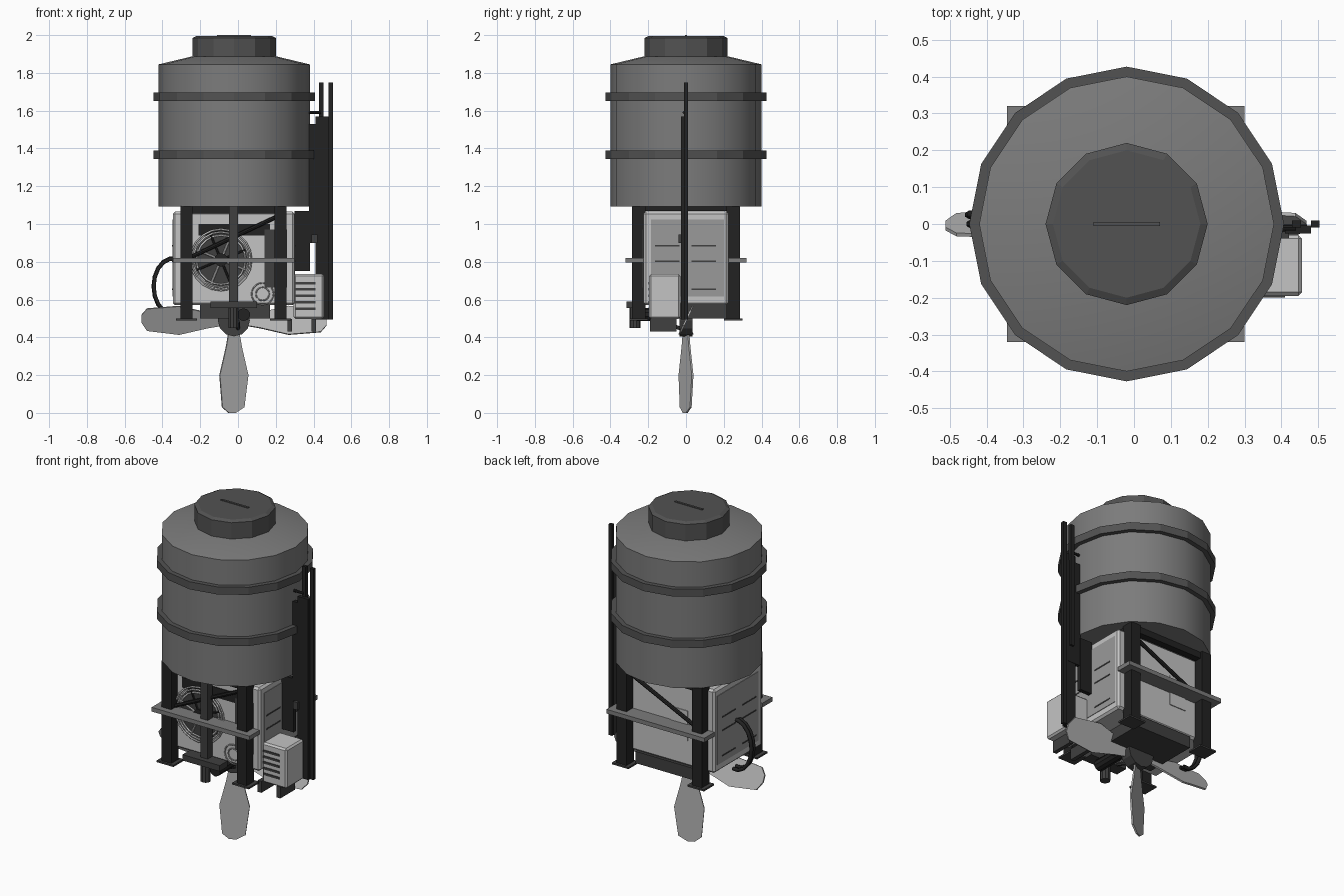
import bpy, bmesh, math
from mathutils import Vector, Matrix

cube = bpy.data.objects.get("Cube")
if cube:
    bpy.data.objects.remove(cube)


def material(name, value):
    m = bpy.data.materials.new(name)
    m.use_nodes = True
    col = (value, value, value, 1)
    m.diffuse_color = col
    m.node_tree.nodes["Principled BSDF"].inputs["Base Color"].default_value = col
    return m


TANK = material("tank grey", 0.2)
LID = material("lid dark grey", 0.085)
BLACK = material("frame black", 0.016)
SLIT = material("slot charcoal", 0.05)
LIGHT = material("casing light grey", 0.55)
PANEL = material("panel mid grey", 0.32)
BLADE = material("blade grey", 0.45)


def finish(name, bm, mat, smooth=False):
    bmesh.ops.recalc_face_normals(bm, faces=bm.faces)
    me = bpy.data.meshes.new(name)
    bm.to_mesh(me)
    bm.free()
    me.materials.append(mat)
    ob = bpy.data.objects.new(name, me)
    bpy.context.collection.objects.link(ob)
    if smooth:
        bpy.ops.object.select_all(action="DESELECT")
        ob.select_set(True)
        bpy.context.view_layer.objects.active = ob
        bpy.ops.object.shade_smooth_by_angle(angle=math.radians(30))
    return ob


def box(name, xs, ys, zs, mat, bevel=0.0):
    """Box from its lower and upper limit on each axis."""
    bm = bmesh.new()
    bmesh.ops.create_cube(bm, size=1)
    for v in bm.verts:
        v.co = [(a + b) / 2 + c * (b - a) for (a, b), c in zip((xs, ys, zs), v.co)]
    if bevel:
        bmesh.ops.bevel(bm, geom=bm.edges[:], offset=bevel, segments=1, affect="EDGES")
    return finish(name, bm, mat)


def rod(name, a, b, radius, mat, sides=8):
    a, b = Vector(a), Vector(b)
    turn = (b - a).to_track_quat("Z", "Y").to_matrix().to_4x4()
    bm = bmesh.new()
    bmesh.ops.create_cone(bm, cap_ends=True, segments=sides, radius1=radius, radius2=radius,
                          depth=(b - a).length, matrix=Matrix.Translation((a + b) / 2) @ turn)
    return finish(name, bm, mat)


def lathe(name, profile, sides, mat, centre=(-0.02, 0, 0), smooth=False):
    """Turn (radius, height) points about a vertical axis and cap both ends."""
    bm = bmesh.new()
    rings = []
    for r, z in profile:
        rings.append([bm.verts.new((centre[0] + r * math.cos(math.tau * i / sides),
                                    centre[1] + r * math.sin(math.tau * i / sides),
                                    centre[2] + z)) for i in range(sides)])
    for lo, hi in zip(rings, rings[1:]):
        for i in range(sides):
            j = (i + 1) % sides
            bm.faces.new((lo[i], lo[j], hi[j], hi[i]))
    bm.faces.new(rings[0])
    bm.faces.new(rings[-1])
    return finish(name, bm, mat, smooth)


def tube(name, points, radius, mat, cyclic=False):
    cu = bpy.data.curves.new(name, "CURVE")
    cu.dimensions = "3D"
    cu.bevel_depth = radius
    cu.bevel_resolution = 1
    sp = cu.splines.new("POLY")
    sp.points.add(len(points) - 1)
    for p, co in zip(sp.points, points):
        p.co = (*co, 1)
    sp.use_cyclic_u = cyclic
    cu.materials.append(mat)
    ob = bpy.data.objects.new(name, cu)
    bpy.context.collection.objects.link(ob)


def ring(name, x, y, z, r, thick, mat, sides=20):
    tube(name, [(x + r * math.cos(math.tau * i / sides), y, z + r * math.sin(math.tau * i / sides))
                for i in range(sides)], thick, mat, True)


# Water tank, hoops and lid
lathe("tank", [(0.4, 1.093), (0.4, 1.845), (0.22, 1.888)], 16, TANK, smooth=True)
for z in (1.345, 1.65):
    lathe("tank_hoop", [(0.427, z), (0.427, z + 0.045)], 16, LID)
lathe("tank_lid", [(0.22, 1.88), (0.22, 1.985), (0.2, 1.995)], 12, LID)
box("lid_handle", (-0.11, 0.07), (-0.006, 0.006), (1.99, 2.0), LID)

# Stand: legs, feet, side bars, top beams and braces on front and back
for side in (-1, 1):
    for x in (-0.272, 0.225):
        box("leg", (x - 0.032, x + 0.032), (side * 0.25 - 0.035, side * 0.25 + 0.035), (0.495, 1.095), BLACK)
        box("foot", (x - 0.055, x + 0.055), (side * 0.25 - 0.048, side * 0.25 + 0.048), (0.49, 0.5), SLIT)
    box("cross_bar", (-0.345, 0.3), sorted((side * 0.225, side * 0.32)), (0.795, 0.82), TANK)
    box("top_beam", (-0.3, 0.255), sorted((side * 0.23, side * 0.27)), (1.055, 1.093), BLACK)
    rod("brace", (-0.26, side * 0.245, 0.82), (0.23, side * 0.245, 1.05), 0.011, BLACK)
for x in (-0.272, 0.225):
    box("side_beam", (x - 0.02, x + 0.02), (-0.25, 0.25), (1.068, 1.093), BLACK)
box("base_tray", (-0.2, 0.17), (-0.1, 0.23), (0.5, 0.57), SLIT)

# Middle post with pedal and foot stub
box("front_post", (-0.048, 0), (-0.285, -0.24), (0.58, 1.093), SLIT)
box("pedal", (-0.145, 0.1), (-0.315, -0.24), (0.555, 0.59), SLIT)
rod("post_stub", (-0.024, -0.27, 0.45), (-0.024, -0.27, 0.58), 0.028, SLIT, 10)

# Cooling unit casing with inset side panels
box("casing", (-0.345, 0.3), (-0.225, 0.225), (0.57, 1.066), LIGHT, 0.012)
for x in (-0.345, 0.3):
    box("side_panel", (x - 0.003, x + 0.003), (-0.185, 0.2), (0.615, 1.025), PANEL)
    for z in (0.65, 0.8, 0.88):
        for y in (-0.165, 0.03):
            box("panel_slit", (x - 0.005, x + 0.005), (y, y + 0.13), (z, z + 0.008), SLIT)
box("front_slot", (-0.21, 0.17), (-0.229, -0.222), (0.94, 1.0), BLACK)
box("control_panel", (0.14, 0.26), (-0.23, -0.222), (0.665, 0.97), SLIT)
box("back_plate", (-0.17, -0.06), (0.222, 0.23), (0.72, 0.9), LIGHT)

# Fan opening, guard rings and spokes
fx, fz = -0.09, 0.81
rod("fan_opening", (fx, -0.222, fz), (fx, -0.231, fz), 0.14, SLIT, 20)
for r in (0.13, 0.147, 0.162):
    ring("fan_guard", fx, -0.234, fz, r, 0.005, LIGHT)
for i in range(4):
    a = math.pi * (i + 0.5) / 4
    dx, dz = 0.14 * math.cos(a), 0.14 * math.sin(a)
    rod("fan_spoke", (fx - dx, -0.234, fz - dz), (fx + dx, -0.234, fz + dz), 0.006, LIGHT if i % 2 else BLACK, 6)
rod("fan_hub", (fx, -0.222, fz), (fx, -0.242, fz), 0.035, BLACK, 12)
for r in (0.035, 0.058):
    ring("small_vent", 0.13, -0.226, 0.63, r, 0.004, PANEL)

# Louvred box on the left side
box("side_unit", (0.295, 0.456), (-0.195, -0.03), (0.497, 0.735), LIGHT, 0.01)
for i in range(5):
    z = 0.545 + i * 0.034
    box("side_louvre", (0.305, 0.41), (-0.199, -0.19), (z, z + 0.013), SLIT)
for x in (0.275, 0.4):
    box("unit_bracket", (x - 0.012, x + 0.012), (-0.19, -0.05), (0.43, 0.498), SLIT)

# Upright mast with twin rods
box("mast_plate", (0.41, 0.48), (-0.026, -0.004), (0.495, 1.57), BLACK)
box("mast_backing", (0.375, 0.47), (-0.022, -0.002), (0.9, 1.53), BLACK)
box("mast_mount", (0.3, 0.38), (-0.02, 0.004), (0.75, 1.07), BLACK)
for x, low in ((0.441, 1.0), (0.492, 0.495)):
    box("mast_rod", (x - 0.012, x + 0.012), (-0.01, 0.01), (low, 1.75), BLACK)
box("mast_clip", (0.39, 0.42), (-0.04, -0.02), (0.9, 0.945), SLIT)
rod("mast_tie", (0.37, -0.01, 1.59), (0.44, -0.01, 1.59), 0.008, BLACK)

# Hose loop on the right side
arc = [math.radians(80 + i * 20) for i in range(11)]
for y, r in ((0.0, 0.145), (0.025, 0.15)):
    tube("hose", [(-0.345 + 0.1 * r / 0.145 * math.cos(a), y, 0.67 + r * math.sin(a)) for a in arc], 0.011, BLACK)
rod("valve_bar", (0.03, -0.26, 0.52), (0.03, -0.06, 0.52), 0.034, BLACK, 10)
rod("linkage", (0.0, -0.14, 0.485), (0.0, 0.02, 0.43), 0.01, SLIT)

# Rotor: hub and three pitched blades
hub = Vector((-0.022, 0, 0.49))
rod("rotor_hub", hub - Vector((0, 0.035, 0)), hub + Vector((0, 0.035, 0)), 0.085, SLIT, 12)
stations = [(0.06, -0.03, 0.03), (0.14, -0.045, 0.045), (0.29, -0.083, 0.083), (0.46, -0.068, 0.06), (0.49, -0.03, 0.01)]
for turn in (-90, 0, 90):
    bm = bmesh.new()
    outline = [(lo, r) for r, lo, hi in stations] + [(hi, r) for r, lo, hi in reversed(stations)]
    face = bm.faces.new([bm.verts.new((u, 0, -r)) for u, r in outline])
    thick = bmesh.ops.extrude_face_region(bm, geom=[face])["geom"]
    for v in bm.verts:
        v.co.y -= 0.005
    for v in thick:
        if isinstance(v, bmesh.types.BMVert):
            v.co.y += 0.01
    pitch = Matrix.Rotation(math.radians(25), 4, "Z")
    bm.transform(Matrix.Translation(hub) @ Matrix.Rotation(math.radians(turn), 4, "Y") @ pitch)
    finish("rotor_blade", bm, BLADE)
